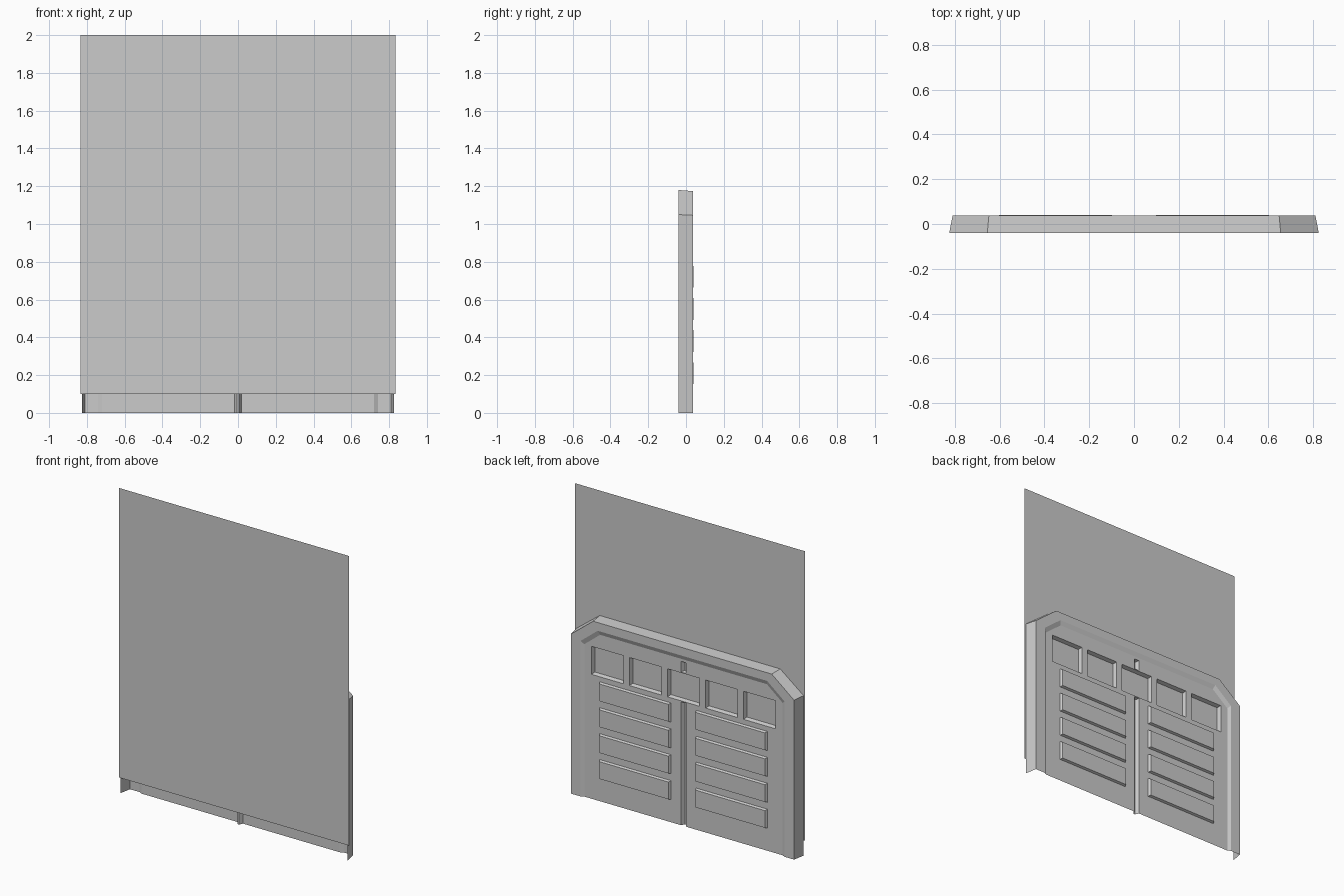
import bpy, bmesh

if "Cube" in bpy.data.objects:
    bpy.data.objects.remove(bpy.data.objects["Cube"])

Y_FRONT, Y_FRAME, Y_DOOR, Y_PANEL, Y_RECESS = -0.041, 0.037, 0.026, 0.041, 0.002


def finish(name, bm, facing):
    """Make normals consistent, facing along +y or -y, and link the object."""
    bmesh.ops.recalc_face_normals(bm, faces=bm.faces[:])
    if sum(f.normal.y * f.calc_area() for f in bm.faces) * facing < 0:
        bmesh.ops.reverse_faces(bm, faces=bm.faces[:])
    mesh = bpy.data.meshes.new(name)
    bm.to_mesh(mesh)
    bm.free()
    obj = bpy.data.objects.new(name, mesh)
    bpy.context.collection.objects.link(obj)
    return obj


def arch(x, shoulder, top_x, top):
    """Open outline with clipped top corners, from foot to foot."""
    half = [(-x, 0), (-x, shoulder), (-top_x, top)]
    return half + [(-px, pz) for px, pz in reversed(half)]


def ring(bm, pts, y):
    return [bm.verts.new((x, y, z)) for x, z in pts]


def bridge(bm, a, b, closed=False):
    n = len(a)
    for i in range(n if closed else n - 1):
        j = (i + 1) % n
        bm.faces.new((a[i], a[j], b[j], b[i]))


def edge_loop(bm, verts):
    out = []
    for i, v in enumerate(verts):
        w = verts[(i + 1) % len(verts)]
        out.append(bm.edges.get((v, w)) or bm.edges.new((v, w)))
    return out


def rect(x0, x1, z0, z1, dx=0, dz=0):
    return [(x0 + dx, z0 + dz), (x0 + dx, z1 - dz), (x1 - dx, z1 - dz), (x1 - dx, z0 + dz)]


# Backing sheet in front of the door
bm = bmesh.new()
bm.faces.new(ring(bm, rect(-0.835, 0.835, 0.1, 2.0), Y_FRONT))
finish("backing_sheet", bm, -1)

# Door frame: open shell, outer rim, flat border and sloped inner step
inner = arch(0.72, 1.0, 0.605, 1.092)
bm = bmesh.new()
rings = [ring(bm, arch(0.825, 1.05, 0.655, 1.18), Y_FRONT),
         ring(bm, arch(0.81, 1.046, 0.648, 1.174), Y_FRAME),
         ring(bm, arch(0.74, 1.02, 0.615, 1.12), Y_FRAME),
         ring(bm, inner, Y_DOOR)]
for a, b in zip(rings, rings[1:]):
    bridge(bm, a, b)
finish("door_frame", bm, 1)

# Double door face with raised panels, sunken windows and centre groove
bm = bmesh.new()
edges = []


def stamp(x0, x1, z0, z1, dx, dz, y):
    outer = ring(bm, rect(x0, x1, z0, z1), Y_DOOR)
    cap = ring(bm, rect(x0, x1, z0, z1, dx, dz), y)
    bridge(bm, outer, cap, closed=True)
    bm.faces.new(cap)
    edges.extend(edge_loop(bm, outer))


for i in range(-2, 3):                      # windows
    c = i * 0.276
    stamp(c - 0.116, c + 0.116, 0.816, 1.0, 0.008, 0.008, Y_RECESS)
for s in (-1, 1):                           # raised panels
    for k in range(4):
        z = 0.148 + k * 0.17
        x0, x1 = sorted((s * 0.09, s * 0.61))
        stamp(x0, x1, z, z + 0.125, 0.009, 0.006, Y_PANEL)
stamp(-0.018, 0.018, 1.005, 1.075, 0.012, 0.006, Y_RECESS)   # upper groove

# Lower groove runs out through the bottom edge
lip = ring(bm, [(-0.018, 0), (-0.018, 0.81), (0.018, 0.81), (0.018, 0)], Y_DOOR)
floor = ring(bm, [(-0.006, 0), (-0.006, 0.804), (0.006, 0.804), (0.006, 0)], Y_RECESS)
bridge(bm, lip, floor)
bm.faces.new(floor)

# Fill the flat door surface around all stamped shapes
outline = ring(bm, inner, Y_DOOR)
edges.extend(edge_loop(bm, outline + lip[::-1]))
bmesh.ops.triangle_fill(bm, use_beauty=True, use_dissolve=False, edges=edges, normal=(0, 1, 0))
finish("double_door", bm, 1)
